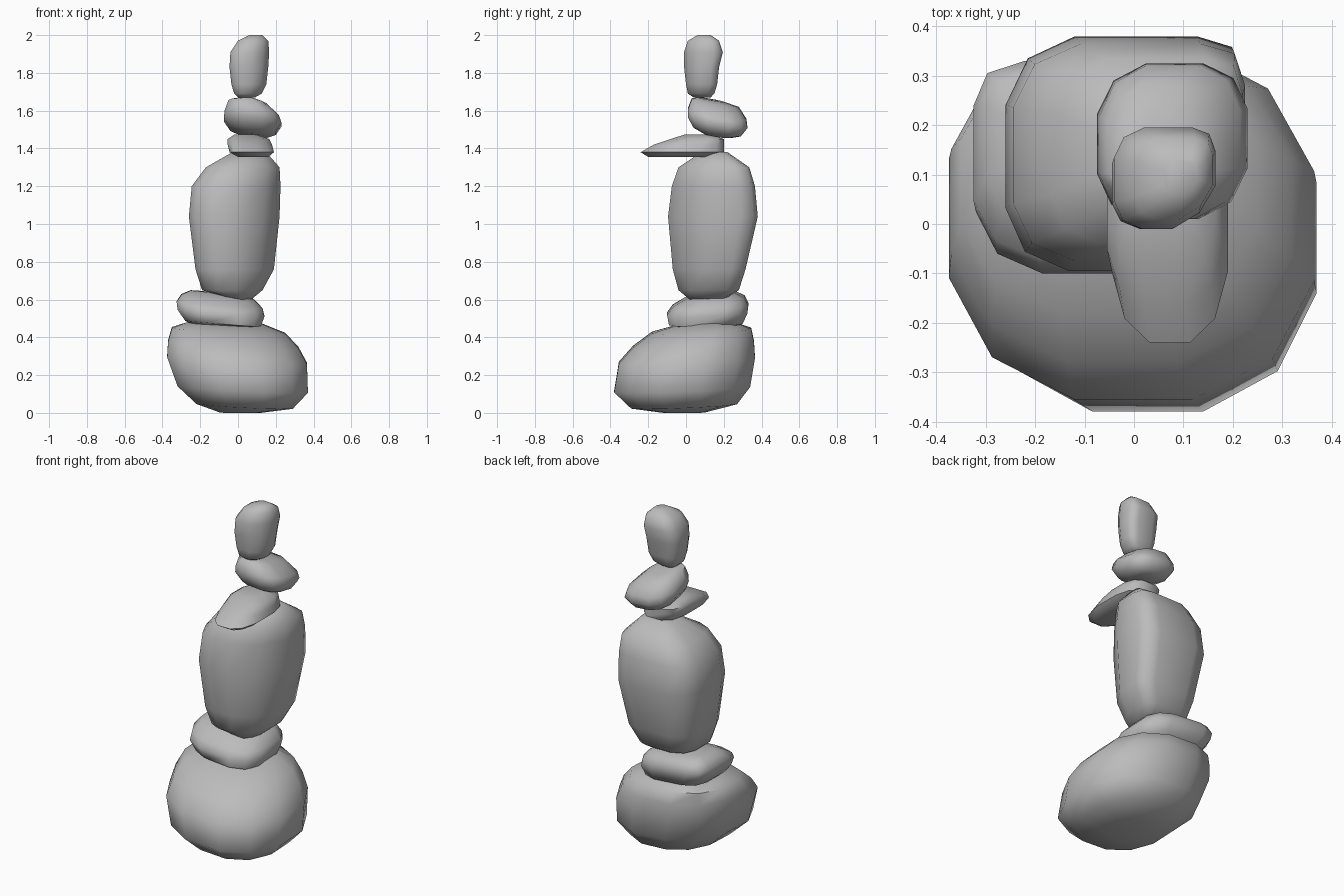
import bpy, bmesh, math

cube = bpy.data.objects.get("Cube")
if cube:
    bpy.data.objects.remove(cube, do_unlink=True)

stone_grey = bpy.data.materials.new("stone grey")
stone_grey.use_nodes = True
GREY = (0.5, 0.5, 0.5, 1)
stone_grey.diffuse_color = GREY
stone_grey.node_tree.nodes["Principled BSDF"].inputs["Base Color"].default_value = GREY

SIDES = 12


def outline(corners):
    """Rounded square from -1 to 1; corners fill (+) or chop (-) its four quarters."""
    power = 2 / 3
    points = []
    for i in range(SIDES):
        a = math.tau * (i + 0.5) / SIDES
        c, s = math.cos(a), math.sin(a)
        u = math.copysign(abs(c) ** power, c)
        v = math.copysign(abs(s) ** power, s)
        k = corners[i // 3]
        if i % 3 == 1:
            u, v = u * (1 + k), v * (1 + k)
        elif abs(u) > abs(v):
            v *= 1 + 4 * k
        else:
            u *= 1 + 4 * k
        points.append((u, v))
    reach = max(p[0] for p in points)
    return [(u / reach, v / reach) for u, v in points]


def stone(name, rings, z_range, tilt=(0, 0), corners=(0, 0, 0, 0)):
    """Loft a pebble through rings of (z, x min, x max, y min, y max), sheared by tilt.
    Corners are back left, back right, front right, front left."""
    low, high = z_range
    mid_x = (min(r[1] for r in rings) + max(r[2] for r in rings)) / 2
    mid_y = (min(r[3] for r in rings) + max(r[4] for r in rings)) / 2
    bm = bmesh.new()
    loops = []
    for z, x0, x1, y0, y1 in rings:
        loop = []
        for u, v in outline(corners):
            x = (x0 + x1 + u * (x1 - x0)) / 2
            y = (y0 + y1 + v * (y1 - y0)) / 2
            height = z + tilt[0] * (x - mid_x) + tilt[1] * (y - mid_y)
            loop.append(bm.verts.new((x, y, min(high, max(low, height)))))
        loops.append(loop)
    for a, b in zip(loops, loops[1:]):
        for i in range(SIDES):
            j = (i + 1) % SIDES
            bm.faces.new((a[i], a[j], b[j], b[i]))
    bm.faces.new(loops[0][::-1])
    bm.faces.new(loops[-1])
    bmesh.ops.recalc_face_normals(bm, faces=bm.faces)
    mesh = bpy.data.meshes.new(name)
    bm.to_mesh(mesh)
    bm.free()
    mesh.materials.append(stone_grey)
    obj = bpy.data.objects.new(name, mesh)
    bpy.context.collection.objects.link(obj)
    bpy.ops.object.select_all(action="DESELECT")
    obj.select_set(True)
    bpy.context.view_layer.objects.active = obj
    bpy.ops.object.shade_smooth_by_angle(angle=math.radians(60))


# Broad boulder at the bottom, leaning up towards the back right
stone("base_boulder", [
    (0, -.1, .12, -.12, .1),
    (.04, -.22, .29, -.29, .27),
    (.13, -.32, .37, -.38, .34),
    (.28, -.375, .365, -.355, .365),
    (.36, -.37, .32, -.28, .36),
    (.43, -.35, .25, -.18, .345),
    (.475, -.27, .12, 0, .26),
], (0, .48), tilt=(-.05, .04), corners=(-.08, -.04, -.06, -.05))

# Flat stone under the tall one
stone("lower_flat_stone", [
    (.455, -.24, .07, 0, .25),
    (.475, -.28, .12, -.09, .3),
    (.53, -.32, .14, -.1, .325),
    (.57, -.325, .13, -.07, .33),
    (.61, -.3, .09, 0, .31),
    (.635, -.25, .04, .06, .26),
], (.45, .655), tilt=(-.08, .02), corners=(0, .08, 0, 0))

# Tall upright stone
stone("tall_stone", [
    (.6, -.03, .07, .02, .2),
    (.65, -.19, .13, -.04, .28),
    (.76, -.225, .19, -.07, .315),
    (1.04, -.26, .22, -.095, .38),
    (1.2, -.245, .225, -.075, .365),
    (1.3, -.17, .22, -.04, .335),
    (1.38, -.03, .15, .08, .22),
], (.6, 1.38), corners=(.12, 0, .03, -.2))

# Thin slab jutting out to the front
stone("jutting_slab", [
    (1.355, 0, .16, -.2, .13),
    (1.38, -.045, .19, -.24, .2),
    (1.42, -.055, .18, -.17, .2),
    (1.45, -.055, .165, -.08, .2),
    (1.473, -.02, .1, -.01, .13),
], (1.355, 1.475), corners=(0, 0, -.04, -.04))

# Leaning pebble
stone("upper_pebble", [
    (1.465, .03, .15, .1, .24),
    (1.49, -.04, .2, .04, .29),
    (1.54, -.075, .23, .01, .325),
    (1.58, -.07, .215, .01, .32),
    (1.635, -.05, .15, .03, .28),
    (1.65, 0, .1, .06, .2),
], (1.455, 1.67), tilt=(-.08, -.18), corners=(0, -.04, 0, -.04))

# Small upright pebble at the peak
stone("top_pebble", [
    (1.67, 0, .09, .04, .13),
    (1.69, -.02, .125, .01, .15),
    (1.74, -.035, .15, 0, .165),
    (1.83, -.045, .16, -.01, .175),
    (1.91, -.04, .165, -.01, .195),
    (1.97, 0, .16, .01, .175),
    (2, .06, .13, .06, .13),
], (1.67, 2), corners=(.08, 0, .02, -.16))
